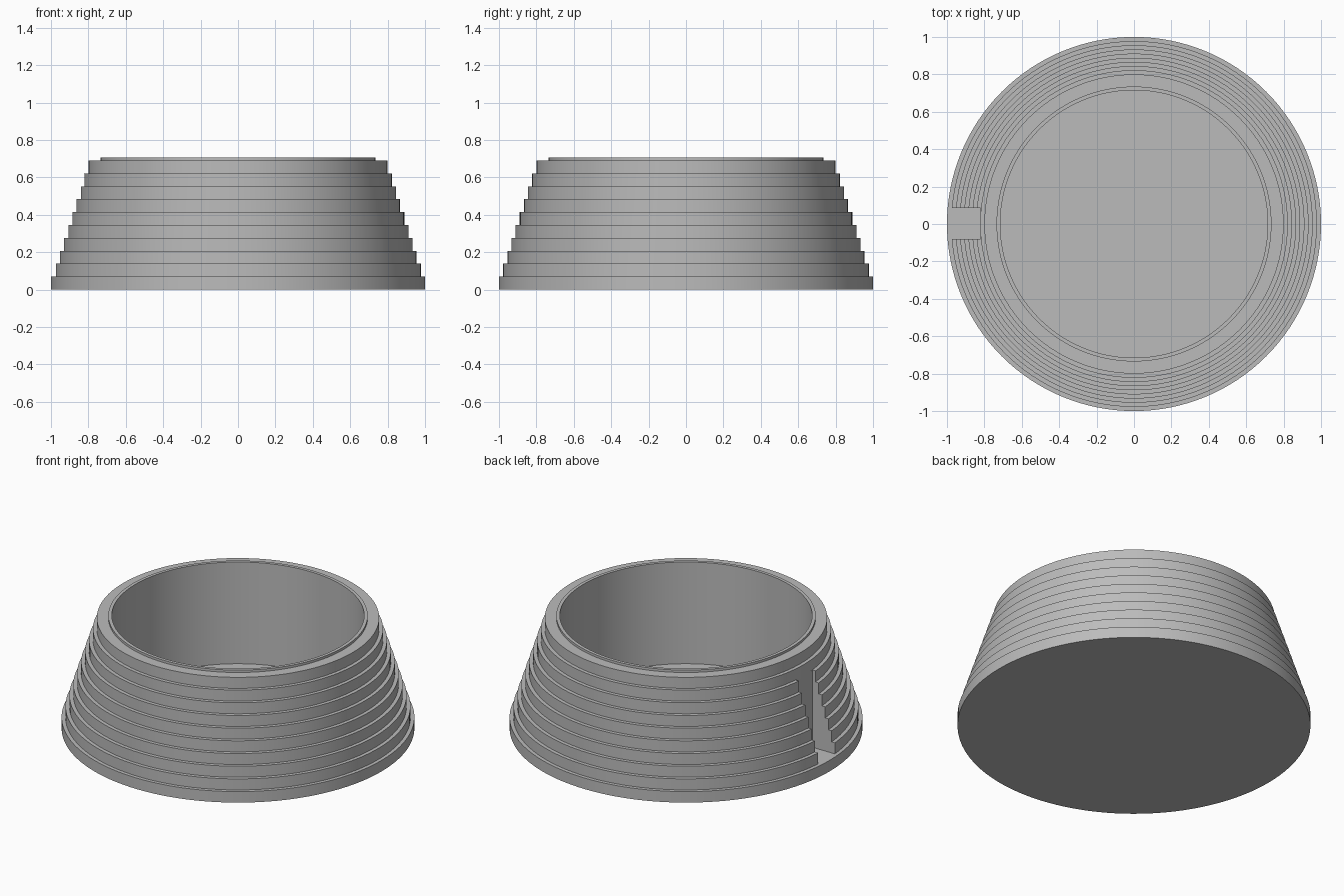
import bpy
import bmesh
import math

default = bpy.data.objects.get("Cube")
if default:
    bpy.data.objects.remove(default, do_unlink=True)

SEGMENTS = 128
TIERS = 10
TIER_HEIGHT = 0.069
BASE_RADIUS, TOP_RADIUS = 1.0, 0.8
LIP_OUTER, LIP_INNER, LIP_TOP = 0.735, 0.715, 0.705

grey = bpy.data.materials.new("plain grey")
grey.use_nodes = True
colour = (0.5, 0.5, 0.5, 1)
grey.diffuse_color = colour
grey.node_tree.nodes["Principled BSDF"].inputs["Base Color"].default_value = colour


def add_object(name, bm):
    bmesh.ops.recalc_face_normals(bm, faces=bm.faces)
    mesh = bpy.data.meshes.new(name)
    bm.to_mesh(mesh)
    bm.free()
    mesh.materials.append(grey)
    obj = bpy.data.objects.new(name, mesh)
    bpy.context.collection.objects.link(obj)
    return obj


def lathe(name, profile):
    """Revolve a radius/height profile whose two ends lie on the axis."""
    bm = bmesh.new()
    rings = []
    for r, z in profile[1:-1]:
        rings.append([bm.verts.new((r * math.cos(a), r * math.sin(a), z))
                      for a in (2 * math.pi * i / SEGMENTS for i in range(SEGMENTS))])
    for low, high in zip(rings, rings[1:]):
        for i in range(SEGMENTS):
            j = (i + 1) % SEGMENTS
            bm.faces.new((low[i], low[j], high[j], high[i]))
    bm.faces.new(rings[0])
    bm.faces.new(rings[-1])
    return add_object(name, bm)


# Stepped outer wall, raised lip, straight inner wall and flat floor
profile = [(0, 0)]
for tier in range(TIERS):
    r = BASE_RADIUS + (TOP_RADIUS - BASE_RADIUS) * tier / (TIERS - 1)
    profile += [(r, tier * TIER_HEIGHT), (r, (tier + 1) * TIER_HEIGHT)]
profile += [(LIP_OUTER, TIERS * TIER_HEIGHT), (LIP_OUTER, LIP_TOP),
            (LIP_INNER, LIP_TOP), (LIP_INNER, TIER_HEIGHT), (0, TIER_HEIGHT)]
bowl = lathe("stepped_bowl", profile)

# Upright slot through the tiers on the right side, above the bottom tier
bm = bmesh.new()
bmesh.ops.create_cube(bm, size=1)
bmesh.ops.scale(bm, vec=(0.4, 0.164, 0.55), verts=bm.verts)
bmesh.ops.translate(bm, vec=(-1.02, 0.003, TIER_HEIGHT + 0.275), verts=bm.verts)
cutter = add_object("slot_cutter", bm)
cutter.hide_render = True
cutter.hide_viewport = True

cut = bowl.modifiers.new("slot", 'BOOLEAN')
cut.operation = 'DIFFERENCE'
cut.solver = 'EXACT'
cut.object = cutter

bpy.ops.object.select_all(action='DESELECT')
bowl.select_set(True)
bpy.context.view_layer.objects.active = bowl
bpy.ops.object.modifier_apply(modifier=cut.name)
bpy.data.objects.remove(cutter, do_unlink=True)
bpy.ops.object.shade_smooth_by_angle(angle=math.radians(30))
